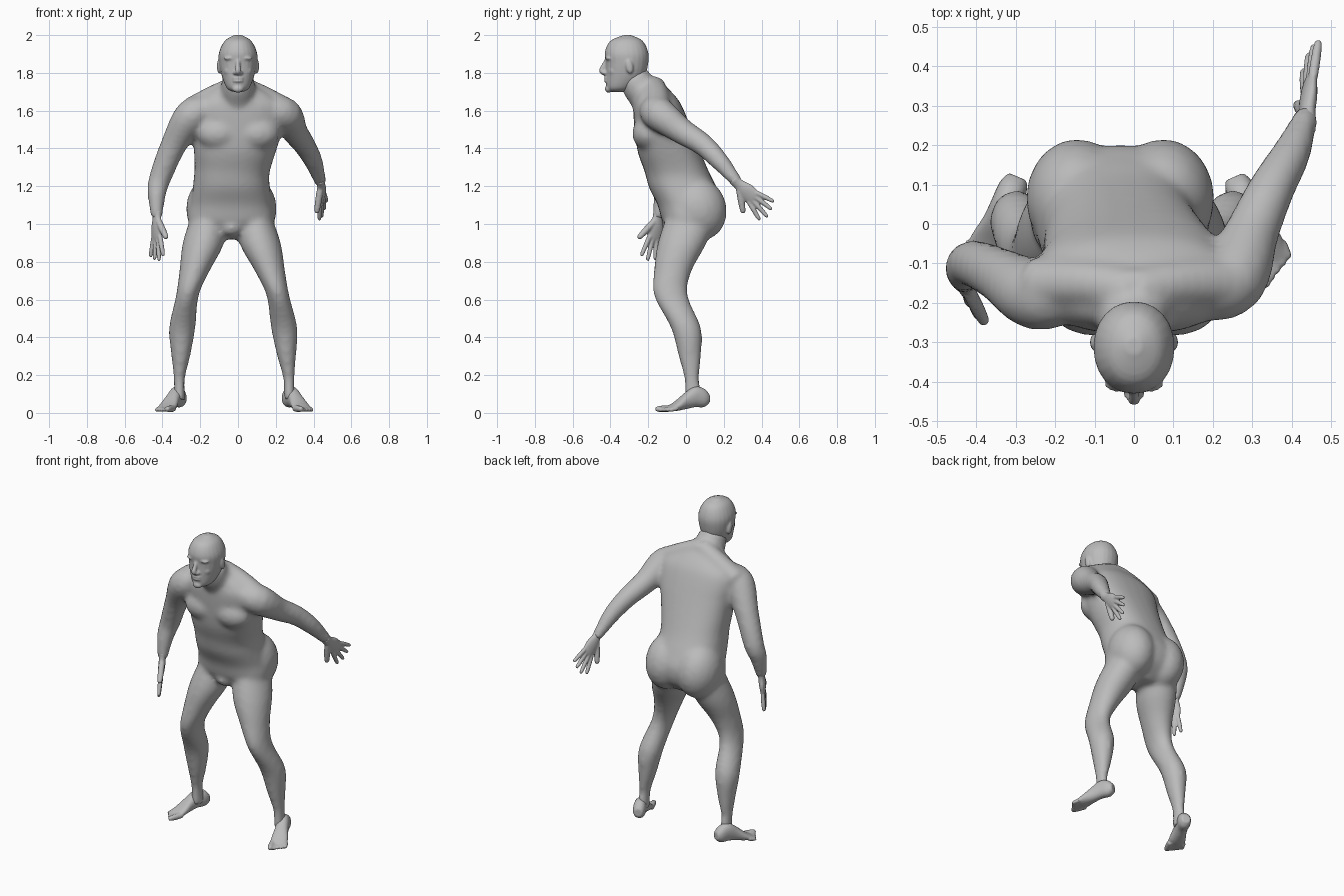
import bpy, bmesh, math
from mathutils import Vector, Matrix

cube = bpy.data.objects.get("Cube")
if cube:
    bpy.data.objects.remove(cube)

grey = (.5, .5, .5, 1)
skin = bpy.data.materials.new("plain grey")
skin.use_nodes = True
skin.diffuse_color = grey
skin.node_tree.nodes["Principled BSDF"].inputs["Base Color"].default_value = grey
X, Y, Z = Matrix.Identity(3)
both_sides = (("left", 1), ("right", -1))


def smooth(rows, steps=4):
    """Catmull-Rom interpolation of station rows."""
    last = len(rows) - 1
    result = []
    for index in range(last):
        before, start, end, after = (Vector(rows[max(0, min(last, index + k))]) for k in (-1, 0, 1, 2))
        for step in range(steps):
            t = step / steps
            bend = 2 * before - 5 * start + 4 * end - after
            twist = 3 * (start - end) + after - before
            result.append(start + t / 2 * (end - before + t * (bend + t * twist)))
    return result + [Vector(rows[last])]


def loft(bm, rings, sides=20, power=1):
    """Closed skin through rings given as (centre, half axis, half axis)."""
    def curve(value):
        return math.copysign(abs(value) ** power, value)
    angles = [math.tau * k / sides for k in range(sides)]
    loops = [[bm.verts.new(centre + u * curve(math.cos(a)) + v * curve(math.sin(a))) for a in angles]
             for centre, u, v in rings]
    for lower, upper in zip(loops, loops[1:]):
        for k in range(sides):
            bm.faces.new((lower[k - 1], lower[k], upper[k], upper[k - 1]))
    bm.faces.new(loops[0][::-1])
    bm.faces.new(loops[-1])


def tube(bm, points, radii, sides=14):
    """Round limb along a smoothed path."""
    rows = smooth([(*point, radius) for point, radius in zip(points, radii)])
    path = [row.xyz for row in rows]
    rings = []
    for index, point in enumerate(path):
        ahead, behind = path[min(index + 1, len(path) - 1)], path[max(index - 1, 0)]
        direction = (ahead - behind).normalized()
        u = direction.cross(Vector((3, -4, 1))).normalized()
        rings.append((point, u * rows[index][3], direction.cross(u) * rows[index][3]))
    loft(bm, rings, sides)


def digit(bm, start, end, radius):
    """Finger or toe with a rounded tip."""
    points = [start.lerp(end, t) for t in (0, .5, .9, 1)]
    tube(bm, points, [radius * scale for scale in (1, 1, .8, .4)], sides=10)


def blob(bm, centre, size, tilt=0):
    matrix = Matrix.Translation(centre) @ Matrix.Rotation(tilt, 4, "X") @ Matrix.Diagonal((*size, 1))
    bmesh.ops.create_uvsphere(bm, u_segments=20, v_segments=12, radius=1, matrix=matrix)


def upright(bm, rows, shift, sides, power):
    """Level rings from rows of (height, front, back, half width)."""
    loft(bm, [(Vector((shift(z), (front + back) / 2, z)), X * width, Y * (back - front) / 2)
              for z, front, back, width in smooth(rows)], sides, power)


def finish(name, bm, voxel, rounds):
    """Fuse the overlapping volumes into one continuous surface."""
    bmesh.ops.recalc_face_normals(bm, faces=bm.faces)
    mesh = bpy.data.meshes.new(name)
    bm.to_mesh(mesh)
    bm.free()
    mesh.materials.append(skin)
    part = bpy.data.objects.new(name, mesh)
    bpy.context.collection.objects.link(part)
    fuse = part.modifiers.new("fuse", "REMESH")
    fuse.mode, fuse.voxel_size, fuse.use_smooth_shade = "VOXEL", voxel, True
    relax = part.modifiers.new("relax", "SMOOTH")
    relax.factor, relax.iterations = .5, rounds


def sway(z):
    """Sideways shift of the hips below the chest."""
    return -.035 * max(0, min(1, (1.5 - z) * 4))


# Torso with chest, buttocks and shoulders
body = bmesh.new()
torso = [(.92, -.05, .09, .07), (1, -.12, .18, .22), (1.1, -.15, .2, .22), (1.19, -.195, .165, .205),
         (1.28, -.22, .12, .2), (1.4, -.26, .07, .22), (1.6, -.28, -.01, .25), (1.67, -.27, -.05, .2),
         (1.73, -.26, -.11, .1), (1.77, -.25, -.17, .07)]
upright(body, torso, sway, sides=28, power=.85)
hips = sway(1)
blob(body, (hips, -.06, .98), (.06, .07, .05))
for label, side in both_sides:
    blob(body, (side * .1, -.2, 1.48), (.12, .085, .09))
    blob(body, (side * .11 + hips, .065, 1.08), (.13, .15, .17), tilt=.3)
    tube(body, [(0, -.17, 1.73), (side * .12, -.15, 1.68), (side * .25, -.15, 1.6)], (.06, .06, .07))

# Neck
tube(body, [(0, -.28, 1.79), (0, -.25, 1.73), (0, -.2, 1.67), (0, -.15, 1.58)], (.08, .09, .1, .11), sides=18)

# Legs: height, distance from the middle, depth position, half width, half depth
leg = [(1.05, .12, .03, .09, .13), (.9, .15, -.02, .11, .13), (.75, .2, -.07, .08, .1), (.62, .24, -.08, .06, .09),
       (.45, .27, 0, .07, .08), (.3, .28, .02, .05, .06), (.18, .29, .03, .03, .04), (.07, .29, .04, .03, .05)]
for label, side in both_sides:
    loft(body, [(Vector((side * out + hips * (z + 1) / 2, y, z)), X * width, Y * depth)
                for z, out, y, width, depth in smooth(leg)])

# Arms: the left one reaches back, the right one hangs forward
left_wrist, right_wrist = Vector((.44, .28, 1.21)), Vector((-.43, -.15, 1.03))
arm_radii = (.08, .09, .07, .06, .05, .03)
tube(body, [(.17, -.17, 1.6), (.25, -.14, 1.58), (.3, -.02, 1.49), (.35, .09, 1.42), (.4, .18, 1.33), left_wrist],
     arm_radii)
tube(body, [(-.17, -.17, 1.6), (-.25, -.18, 1.57), (-.34, -.13, 1.42), (-.41, -.1, 1.25), (-.43, -.12, 1.16),
            right_wrist], arm_radii)
finish("body", body, voxel=.014, rounds=9)

# Head with nose, chin, lips, brows, eyes, cheeks and ears
head = bmesh.new()
skull = [(1.7, -.4, -.32, .03), (1.72, -.42, -.28, .06), (1.78, -.425, -.22, .085), (1.85, -.425, -.2, .1),
         (1.91, -.43, -.2, .1), (1.97, -.4, -.23, .07), (2, -.33, -.29, .02)]
upright(head, skull, lambda z: 0, sides=24, power=.95)
tube(head, [(0, -.42, 1.87), (0, -.44, 1.83), (0, -.445, 1.81), (0, -.43, 1.8)], (.01, .013, .016, .015))
blob(head, (0, -.41, 1.715), (.03, .02, .02))
for height in (1.757, 1.773):
    blob(head, (0, -.42, height), (.03, .015, .008))
for label, side in both_sides:
    blob(head, (side * .015, -.43, 1.8), (.012, .015, .01))
    blob(head, (side * .04, -.407, 1.877), (.035, .02, .01))
    blob(head, (side * .04, -.4, 1.85), (.02, .015, .01))
    blob(head, (side * .045, -.38, 1.81), (.03, .03, .03))
    blob(head, (side * .1, -.3, 1.835), (.012, .02, .04), tilt=.2)
finish("head", head, voxel=.006, rounds=4)

# Hands: palm, four spread fingers and a thumb
palm = [(-.04, .03, .027), (0, .03, .02), (.05, .045, .02), (.1, .045, .015), (.12, .04, .01)]


def hand(name, wrist, along, thumbward):
    bm = bmesh.new()
    along, thumbward = Vector(along).normalized(), Vector(thumbward)
    across = (thumbward - along * thumbward.dot(along)).normalized()
    normal = along.cross(across)
    loft(bm, [(wrist + along * t, across * width, normal * thick) for t, width, thick in smooth(palm)])
    for spread, length in zip((1.5, .5, -.5, -1.5), (.11, .13, .12, .1)):
        base = wrist + along * .1 + across * spread * .022
        digit(bm, base, base + (along + across * spread * .2) * length, radius=.013)
    digit(bm, wrist + (along + across) * .02, wrist + along * .12 + across * .1, radius=.018)
    finish(name, bm, voxel=.005, rounds=3)


hand("left_hand", left_wrist, along=(.05, .75, -.7), thumbward=(-.3, -.65, -.7))
hand("right_hand", right_wrist, along=(0, -.15, -1), thumbward=(.5, -.8, .2))

# Feet: distance from the heel, half width, top, bottom
sole = [(0, .025, .1, .05), (.03, .037, .13, .03), (.08, .038, .14, .03), (.13, .04, .11, .02),
        (.19, .05, .06, .01), (.24, .045, .03, .01)]
for label, side in both_sides:
    foot = bmesh.new()
    heel = Vector((side * .275 - .02, .12, 0))
    along, out = Vector((side * .4, -.92, 0)), Vector((side * .92, .4, 0))
    loft(foot, [(heel + along * t + Z * (top + bottom) / 2, out * width, Z * (top - bottom) / 2)
                for t, width, top, bottom in smooth(sole)], power=.9)
    for toe, radius in enumerate((.018, .013, .013, .013, .012)):
        start = heel + along * .2 + out * (toe * .02 - .036) + Z * .024
        end = start + along * (.09 - toe * .011) + Z * (radius - .022)
        digit(foot, start, end, radius)
    finish(label + "_foot", foot, voxel=.006, rounds=3)
